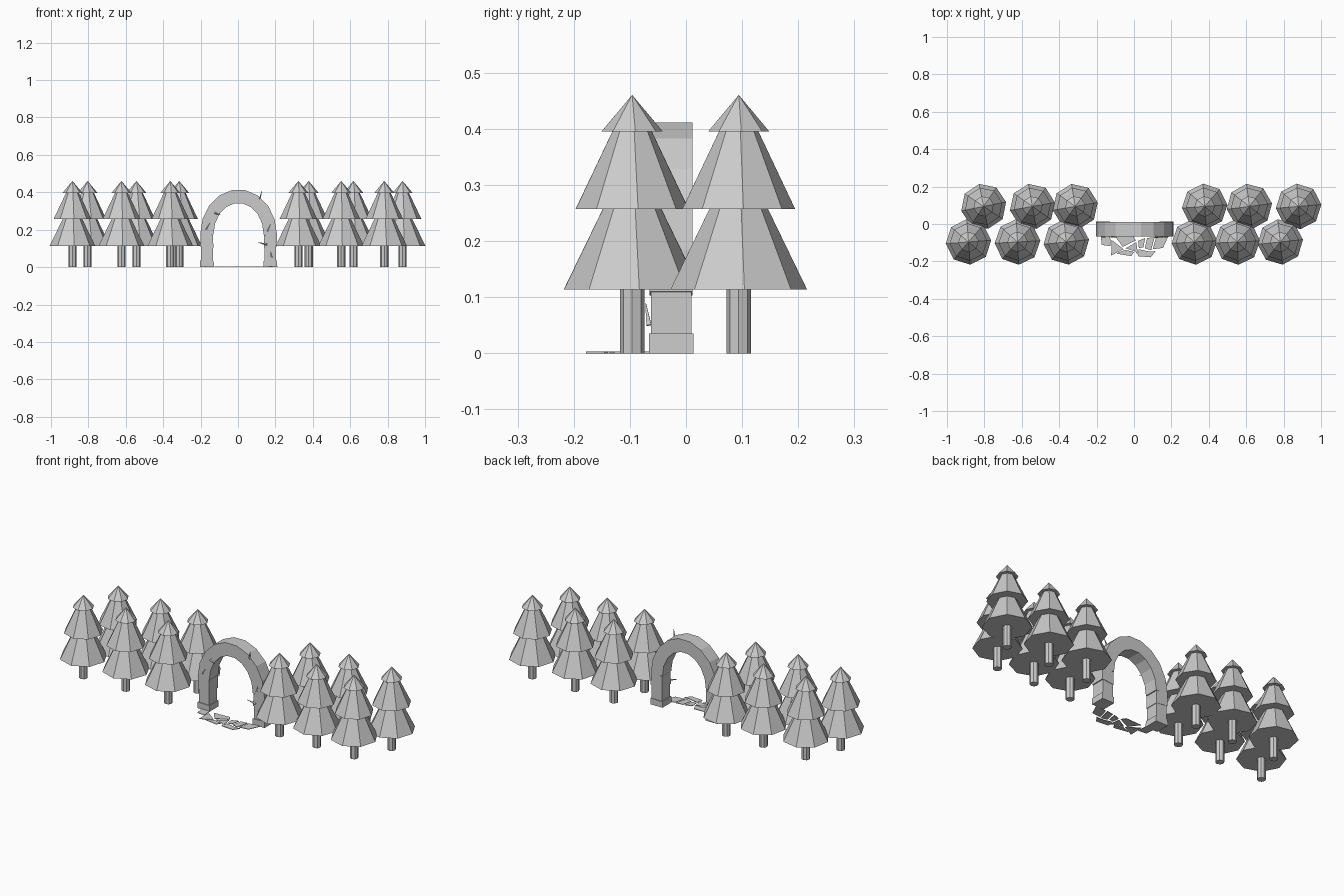
import bpy, bmesh, math, random
from mathutils import Matrix, Vector

if "Cube" in bpy.data.objects:
    bpy.data.objects.remove(bpy.data.objects["Cube"])

random.seed(4)


def finish(name, bm):
    bmesh.ops.recalc_face_normals(bm, faces=bm.faces[:])
    mesh = bpy.data.meshes.new(name)
    bm.to_mesh(mesh)
    bm.free()
    ob = bpy.data.objects.new(name, mesh)
    bpy.context.collection.objects.link(ob)
    return ob


def frustum(bm, r0, r1, z0, z1, rot=0.0, sides=8):
    m = Matrix.Translation((0, 0, (z0 + z1) / 2)) @ Matrix.Rotation(rot, 4, 'Z')
    bmesh.ops.create_cone(bm, cap_ends=True, segments=sides, radius1=r0,
                          radius2=r1, depth=z1 - z0, matrix=m)


def prism(bm, outline, to_3d, d0, d1):
    """Extrude a 2D outline between two depths."""
    a = [bm.verts.new(to_3d(u, v, d0)) for u, v in outline]
    b = [bm.verts.new(to_3d(u, v, d1)) for u, v in outline]
    bm.faces.new(a)
    bm.faces.new(b[::-1])
    n = len(a)
    for i in range(n):
        bm.faces.new((a[i], b[i], b[(i + 1) % n], a[(i + 1) % n]))


def xz(u, v, d):
    return (u, d, v)


def xy(u, v, d):
    return (u, v, d)


# Pine trees: trunk and three stacked tiers
def pine_tree(x, y):
    bm = bmesh.new()
    rot = math.radians(random.uniform(2, 12))
    frustum(bm, 0.022, 0.022, 0, 0.12)
    frustum(bm, 0.122, 0.052, 0.114, 0.258, rot)
    frustum(bm, 0.101, 0.035, 0.257, 0.396, rot)
    frustum(bm, 0.055, 0.0005, 0.395, 0.46, rot)
    finish("pine_tree", bm).location = (x, y, 0)


for x in (-0.885, -0.623, -0.362, 0.323, 0.552, 0.782):
    pine_tree(x, -0.096)
for x in (-0.804, -0.543, -0.314, 0.378, 0.617, 0.88):
    pine_tree(x, 0.094)

# Stone piers: plinth and two uneven blocks on each side
for side, cx in ((-1, -0.166), (1, 0.173)):
    bm = bmesh.new()
    for outline, y0, y1 in (
            (((-.037, 0), (.037, 0), (.036, .033), (-.036, .035)), -.066, .013),
            (((-.031, .033), (.031, .033), (.031, .105), (-.031, .112)), -.062, .010),
            (((-.036, .110), (.034, .103), (.033, .172), (-.035, .184)), -.065, .012)):
        prism(bm, [(cx + side * -u, v) for u, v in outline], xz, y0, y1)
    finish("stone_pier", bm)

# Faceted arch ring
N = 9
outer, inner = [], []
for i in range(N + 1):
    a = math.pi * i / N
    outer.append((0.003 + 0.205 * math.cos(a), 0.175 + 0.24 * math.sin(a)))
    inner.append((0.003 + 0.134 * math.cos(a), 0.175 + 0.168 * math.sin(a)))
bm = bmesh.new()
rings = []
for o, i in zip(outer, inner):
    rings.append([bm.verts.new(xz(*p, d)) for p, d in
                  ((o, -.066), (o, .012), (i, .012), (i, -.066))])
for r, s in zip(rings, rings[1:]):
    for k in range(4):
        bm.faces.new((r[k], r[(k + 1) % 4], s[(k + 1) % 4], s[k]))
bm.faces.new(rings[0])
bm.faces.new(rings[-1][::-1])
finish("stone_arch", bm)

# Broken thorny twigs clinging to the arch: (x, z, angle, length)
for x, z, ang, length in ((0.115, 0.36, 75, 0.05), (-0.125, 0.29, -20, 0.035),
                          (0.155, 0.12, 165, 0.05), (0.18, 0.05, 100, 0.04),
                          (0.16, 0.19, 70, 0.04), (-0.17, 0.2, 60, 0.04)):
    bm = bmesh.new()
    frustum(bm, 0.006, 0.001, 0, length, sides=4)
    ob = finish("twig", bm)
    ob.location = (x, -0.066, z)
    a = math.radians(ang)
    ob.rotation_euler = Vector((math.cos(a), -0.15, math.sin(a))).to_track_quat('Z', 'Y').to_euler()

# Thin irregular paving slabs in front of the arch
slabs = (
    ((-.178, -.062), (-.128, -.058), (-.125, -.118), (-.172, -.112)),
    ((-.12, -.085), (-.055, -.135), (-.122, -.168)),
    ((-.1, -.068), (-.005, -.064), (.01, -.088), (-.06, -.122)),
    ((-.095, -.158), (-.045, -.138), (.0, -.15), (-.015, -.172)),
    ((-.045, -.13), (.012, -.098), (.022, -.165), (.005, -.146)),
    ((.025, -.135), (.085, -.148), (.115, -.145), (.09, -.178), (.02, -.172)),
    ((.022, -.09), (.06, -.075), (.05, -.125), (.026, -.128)),
    ((.07, -.075), (.11, -.07), (.092, -.14), (.058, -.13)),
    ((.118, -.072), (.185, -.062), (.155, -.128), (.1, -.135)),
)
bm = bmesh.new()
for s in slabs:
    prism(bm, s, xy, 0, 0.003)
finish("paving_slabs", bm)
